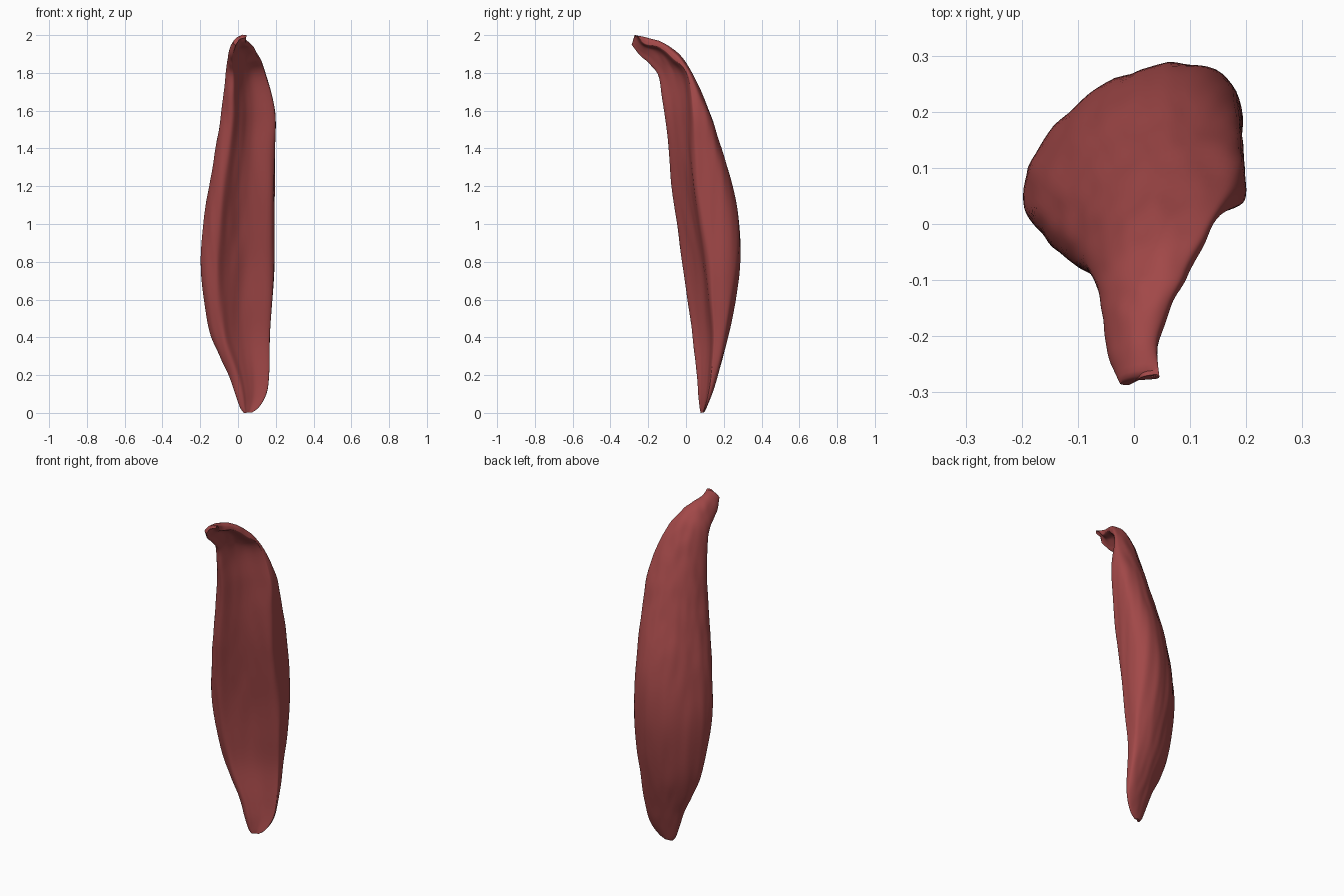
import bpy, bmesh, math
from mathutils import Vector, noise

if "Cube" in bpy.data.objects:
    bpy.data.objects.remove(bpy.data.objects["Cube"])

# z at front, z at back, x left, x right, y front, y right edge, y back
SECTIONS = [
    (0.000, 0.004, 0.030, 0.075, 0.078, 0.090, 0.098),
    (0.030, 0.030, 0.010, 0.110, 0.072, 0.098, 0.110),
    (0.10, 0.10, -0.015, 0.150, 0.065, 0.115, 0.138),
    (0.20, 0.20, -0.050, 0.165, 0.060, 0.128, 0.170),
    (0.40, 0.40, -0.140, 0.170, 0.037, 0.140, 0.222),
    (0.60, 0.60, -0.182, 0.182, 0.010, 0.125, 0.262),
    (0.80, 0.80, -0.199, 0.190, -0.020, 0.105, 0.285),
    (1.00, 1.00, -0.183, 0.191, -0.048, 0.075, 0.281),
    (1.20, 1.20, -0.153, 0.192, -0.075, 0.048, 0.246),
    (1.40, 1.40, -0.118, 0.195, -0.092, 0.032, 0.188),
    (1.56, 1.60, -0.092, 0.195, -0.108, 0.028, 0.122),
    (1.68, 1.80, -0.075, 0.150, -0.128, 0.005, 0.032),
    (1.79, 1.90, -0.063, 0.110, -0.148, -0.07, -0.040),
    (1.85, 1.958, -0.056, 0.072, -0.196, -0.14, -0.120),
    (1.90, 1.985, -0.045, 0.042, -0.250, -0.22, -0.200),
    (1.95, 2.000, -0.025, 0.045, -0.287, -0.268, -0.277),
]
STEPS, RING = 7, 80


def catmull(p, t):
    a, b, c, d = p
    return 0.5 * (2 * b + (c - a) * t + (2 * a - 5 * b + 4 * c - d) * t * t
                  + (3 * b - a - 3 * c + d) * t ** 3)


def profile(row):
    """Comma-shaped outline: front lobe at left, hollow front, thick right edge."""
    zf, zb, xl, xr, yf, yr, yb = row
    outline = [(0, yf + 0.24 * (yb - yf)), (0.07, yf + 0.06 * (yb - yf)),
               (0.22, yf), (0.36, yf + 0.35 * (yr - yf)),
               (0.60, yf + 0.80 * (yr - yf)), (0.94, yr),
               (1.0, yr + 0.25 * (yb - yr)), (0.97, yr + 0.78 * (yb - yr)),
               (0.76, yb), (0.50, yb - 0.05 * (yb - yf)),
               (0.25, yf + 0.77 * (yb - yf)), (0.07, yf + 0.5 * (yb - yf))]
    pts = []
    for u, y in outline:
        f = (y - yf) / max(yb - yf, 0.015)
        f = min(1, max(0, f))
        pts.append(Vector((xl + u * (xr - xl), y, zf + f * (zb - zf))))
    return pts


# Interpolate the sections lengthwise
rows, n = [], len(SECTIONS)
for i in range(n - 1):
    keys = [Vector(SECTIONS[min(max(i + k, 0), n - 1)]) for k in (-1, 0, 1, 2)]
    rows += [catmull(keys, s / STEPS) for s in range(STEPS)]
rows.append(Vector(SECTIONS[-1]))

# Loft the muscle belly with fine lengthwise fibres
bm = bmesh.new()
rings = []
for j, row in enumerate(rows):
    key = profile(row)
    m = len(key)
    mid = sum(key, Vector()) / m
    fade = min(1, j / 20, (len(rows) - 1 - j) / 14)
    ring = []
    for k in range(RING):
        q = k * m / RING
        b = int(q)
        p = catmull([key[(b + o) % m] for o in (-1, 0, 1, 2)], q - b)
        fibre = noise.noise(Vector((p.x * 26 + p.z * 2, p.y * 26, p.z * 1.3)))
        out = (p - mid).normalized()
        ring.append(bm.verts.new(p + out * fibre * 0.005 * fade))
    rings.append(ring)
for a, b in zip(rings, rings[1:]):
    for k in range(RING):
        l = (k + 1) % RING
        bm.faces.new((a[k], a[l], b[l], b[k]))

# Close both tendon ends
for ring in (rings[0], rings[-1]):
    c = bm.verts.new(sum((v.co for v in ring), Vector()) / RING)
    for k in range(RING):
        bm.faces.new((ring[k], ring[(k + 1) % RING], c))
bmesh.ops.recalc_face_normals(bm, faces=bm.faces)

mesh = bpy.data.meshes.new("muscle_belly")
bm.to_mesh(mesh)
bm.free()
muscle = bpy.data.objects.new("muscle_belly", mesh)
bpy.context.collection.objects.link(muscle)

mat = bpy.data.materials.new("muscle_red")
mat.diffuse_color = (0.36, 0.065, 0.065, 1)
mat.use_nodes = True
mat.node_tree.nodes["Principled BSDF"].inputs["Base Color"].default_value = mat.diffuse_color
mesh.materials.append(mat)

bpy.context.view_layer.objects.active = muscle
muscle.select_set(True)
bpy.ops.object.shade_smooth_by_angle(angle=math.radians(50))
